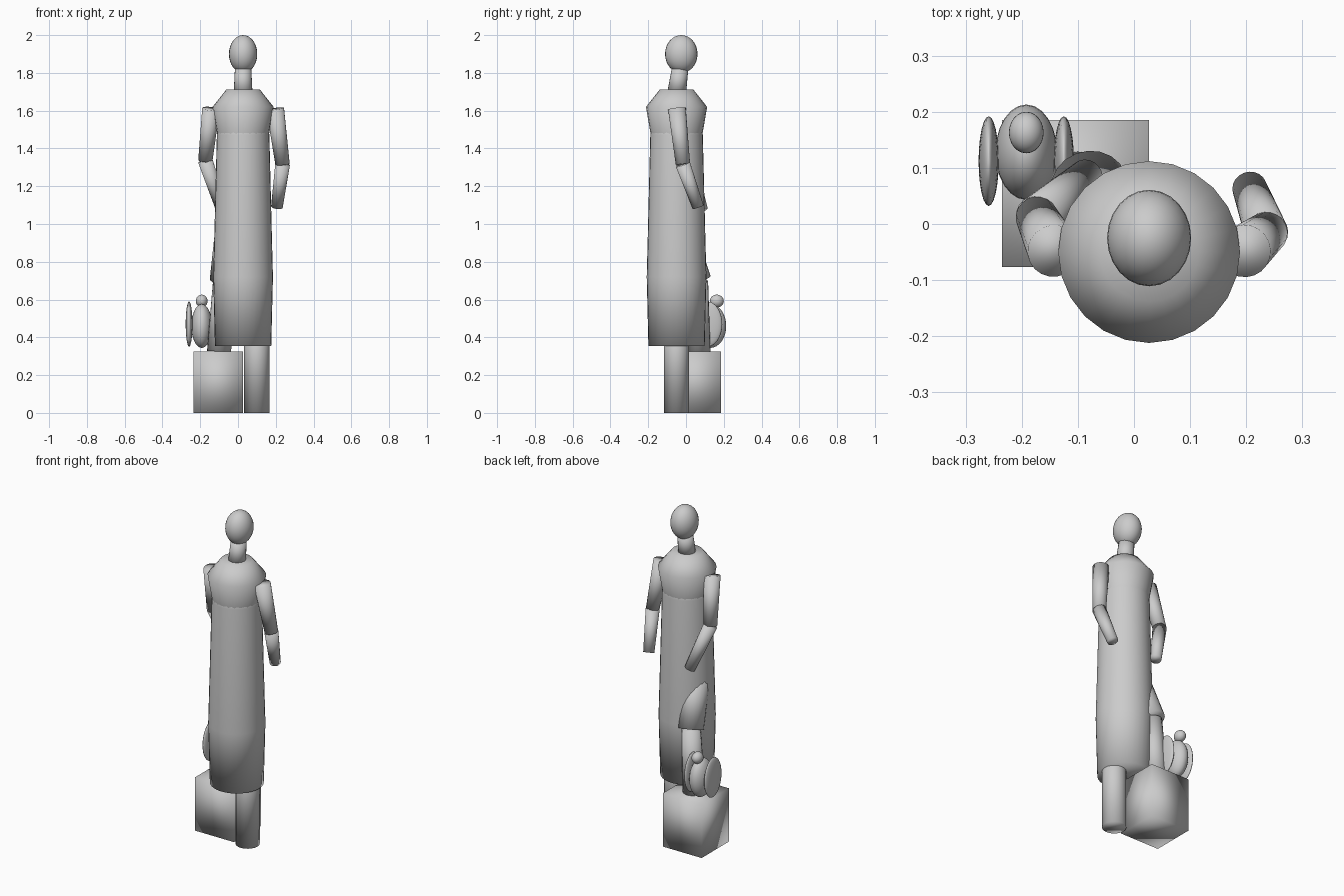
import bpy, bmesh, math
from mathutils import Vector, Matrix

if "Cube" in bpy.data.objects:
    bpy.data.objects.remove(bpy.data.objects["Cube"])


def finish(name, bm):
    bmesh.ops.recalc_face_normals(bm, faces=bm.faces)
    mesh = bpy.data.meshes.new(name)
    bm.to_mesh(mesh)
    bm.free()
    for p in mesh.polygons:
        p.use_smooth = True
    ob = bpy.data.objects.new(name, mesh)
    bpy.context.collection.objects.link(ob)
    return ob


def limb(name, a, b, r1, r2, sides=20):
    """Tapered closed cylinder from point a to point b."""
    a, b = Vector(a), Vector(b)
    d = b - a
    m = Matrix.Translation((a + b) / 2) @ d.to_track_quat('Z', 'Y').to_matrix().to_4x4()
    bm = bmesh.new()
    bmesh.ops.create_cone(bm, cap_ends=True, segments=sides, radius1=r1,
                          radius2=r2, depth=d.length, matrix=m)
    return finish(name, bm)


def ellipsoid(name, centre, radii, u=24, v=16):
    bm = bmesh.new()
    m = Matrix.Translation(centre) @ Matrix.Diagonal((*radii, 1))
    bmesh.ops.create_uvsphere(bm, u_segments=u, v_segments=v, radius=1, matrix=m)
    return finish(name, bm)


def lathe(name, x, y, profile, sides):
    """Closed turned solid from (radius, z) pairs."""
    bm = bmesh.new()
    rings = [[bm.verts.new((x + r * math.cos(2 * math.pi * i / sides),
                            y + r * math.sin(2 * math.pi * i / sides), z))
              for i in range(sides)] for r, z in profile]
    for lo, hi in zip(rings, rings[1:]):
        for i in range(sides):
            j = (i + 1) % sides
            bm.faces.new((lo[i], lo[j], hi[j], hi[i]))
    bm.faces.new(rings[0])
    bm.faces.new(rings[-1])
    return finish(name, bm)


CX, CY = 0.027, -0.05

# Head, neck, torso and long dress
ellipsoid("head", (CX, -0.025, 1.90), (0.075, 0.086, 0.10))
limb("neck", (CX, -0.05, 1.69), (CX, -0.03, 1.83), 0.05, 0.043)
lathe("torso", CX, CY, [(0.12, 1.30), (0.138, 1.48), (0.162, 1.62), (0.088, 1.713)], 24)
lathe("dress", CX, CY, [(0.149, 0.355), (0.158, 0.72), (0.152, 0.95),
                        (0.139, 1.47), (0.13, 1.56)], 32)

# Arms: shoulder, elbow, wrist
arms = {
    "right": ((0.197, -0.048, 1.61), (0.236, -0.016, 1.315), (0.206, 0.064, 1.09)),
    "left": ((-0.143, -0.048, 1.61), (-0.173, 0.012, 1.335), (-0.085, 0.085, 1.075)),
}
for side, (shoulder, elbow, wrist) in arms.items():
    limb(side + "_upper_arm", shoulder, elbow, 0.047, 0.038)
    limb(side + "_forearm", elbow, wrist, 0.039, 0.031)

# Standing leg, and bent leg resting on the block
limb("standing_leg", (0.10, CY, 0.0), (0.10, CY, 0.60), 0.067, 0.067)
knee = (-0.08, 0.065, 0.70)
limb("bent_thigh", (-0.04, -0.04, 0.98), knee, 0.08, 0.07)
limb("bent_shin", (-0.10, 0.065, 0.325), knee, 0.064, 0.052)

# Block
bm = bmesh.new()
bmesh.ops.create_cube(bm, size=1, matrix=Matrix.Translation((-0.104, 0.054, 0.1625))
                      @ Matrix.Diagonal((0.262, 0.262, 0.325, 1)))
finish("block", bm)

# Small bird standing on the block
BX = -0.192
ellipsoid("bird_body", (BX, 0.128, 0.46), (0.055, 0.085, 0.116))
ellipsoid("bird_head", (BX, 0.163, 0.592), (0.031, 0.037, 0.034))
for side, s in (("left", -1), ("right", 1)):
    ellipsoid(side + "_wing", (BX + s * 0.067, 0.112, 0.47), (0.018, 0.08, 0.12))
